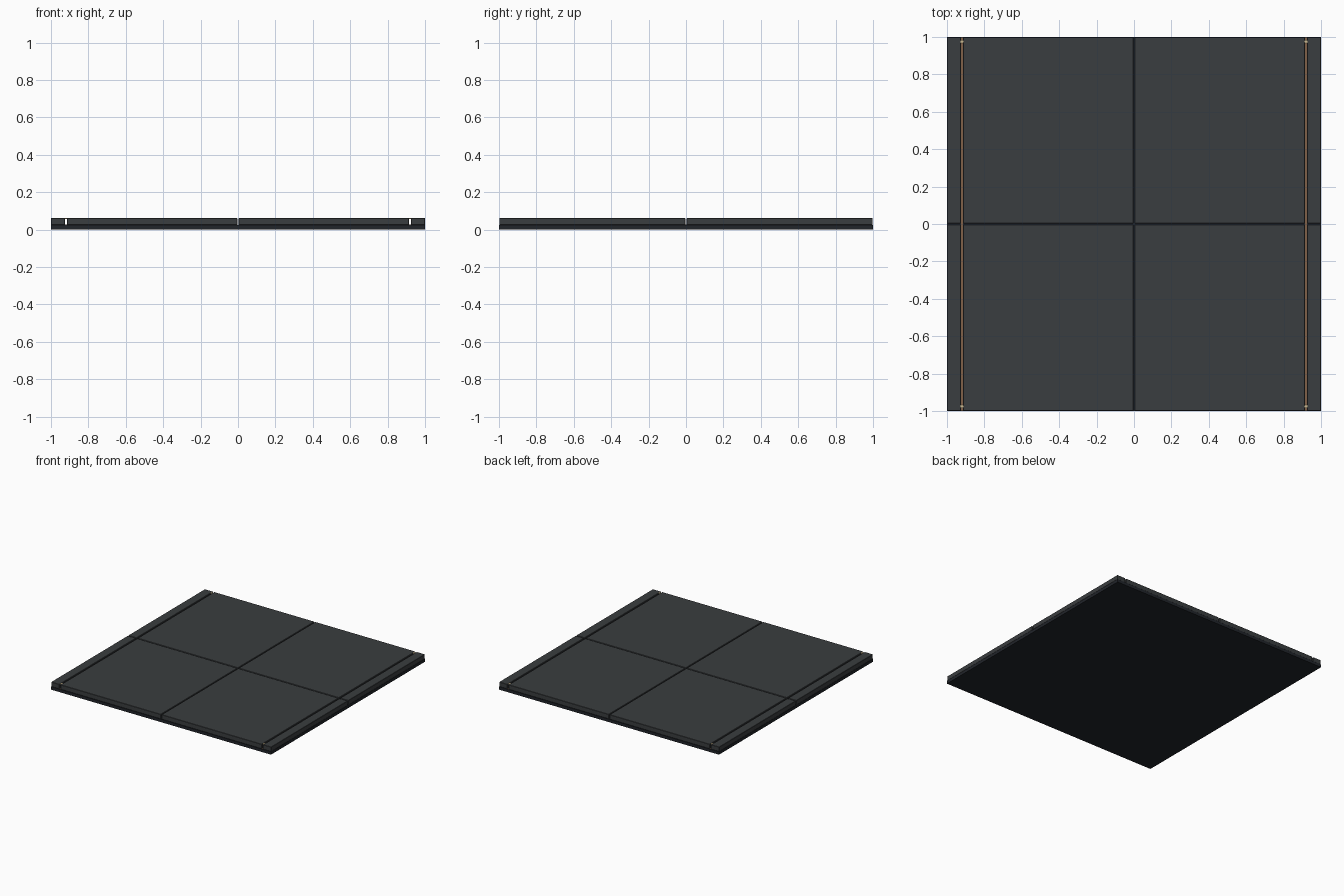
import bpy

if "Cube" in bpy.data.objects:
    bpy.data.objects.remove(bpy.data.objects["Cube"])


def material(name, rgb):
    m = bpy.data.materials.new(name)
    m.diffuse_color = (*rgb, 1)
    m.use_nodes = True
    m.node_tree.nodes["Principled BSDF"].inputs["Base Color"].default_value = m.diffuse_color
    return m


TILE = material("slate", (0.042, 0.047, 0.05))
BASE = material("dark_backing", (0.015, 0.018, 0.023))
COPPER = material("copper", (0.22, 0.12, 0.065))
BRASS = material("brass", (0.6, 0.48, 0.28))


def box(name, lo, hi, mat, bevel=0):
    bpy.ops.mesh.primitive_cube_add(size=1, location=[(a + b) / 2 for a, b in zip(lo, hi)])
    o = bpy.context.object
    o.name = name
    o.scale = [b - a for a, b in zip(lo, hi)]
    bpy.ops.object.transform_apply(location=False, rotation=False, scale=True)
    o.data.materials.append(mat)
    if bevel:
        b = o.modifiers.new("bevel", 'BEVEL')
        b.width = bevel
        b.segments = 1
    return o


TOP, FLOOR = 0.062, 0.024
SEAM, GROOVE, GX = 0.004, 0.006, 0.92   # half widths and groove position

# Backing slab
box("backing_slab", (-1, -1, 0), (1, 1, FLOOR), BASE)

# Four panels and their outer border strips, separated by open seams
for sx in (-1, 1):
    for sy in (-1, 1):
        y0, y1 = sorted((sy * SEAM, sy * 0.998))
        for name, a, b in (("floor_panel", SEAM, GX - GROOVE),
                           ("border_strip", GX + GROOVE, 1.0)):
            x0, x1 = sorted((sx * a, sx * b))
            box(name, (x0, y0, FLOOR), (x1, y1, TOP), TILE, 0.002)

    # Copper inlay lying in the groove
    x = sx * GX
    box("copper_inlay", (x - 0.005, -0.998, FLOOR), (x + 0.005, 0.998, FLOOR + 0.002), COPPER)

    # Small brass studs bridging the groove at each end
    for y in (-0.975, 0.975):
        bpy.ops.mesh.primitive_cylinder_add(vertices=16, radius=0.009, depth=0.007,
                                            location=(x, y, TOP - 0.0025))
        stud = bpy.context.object
        stud.name = "end_stud"
        stud.data.materials.append(BRASS)
        bpy.ops.object.shade_smooth_by_angle()
